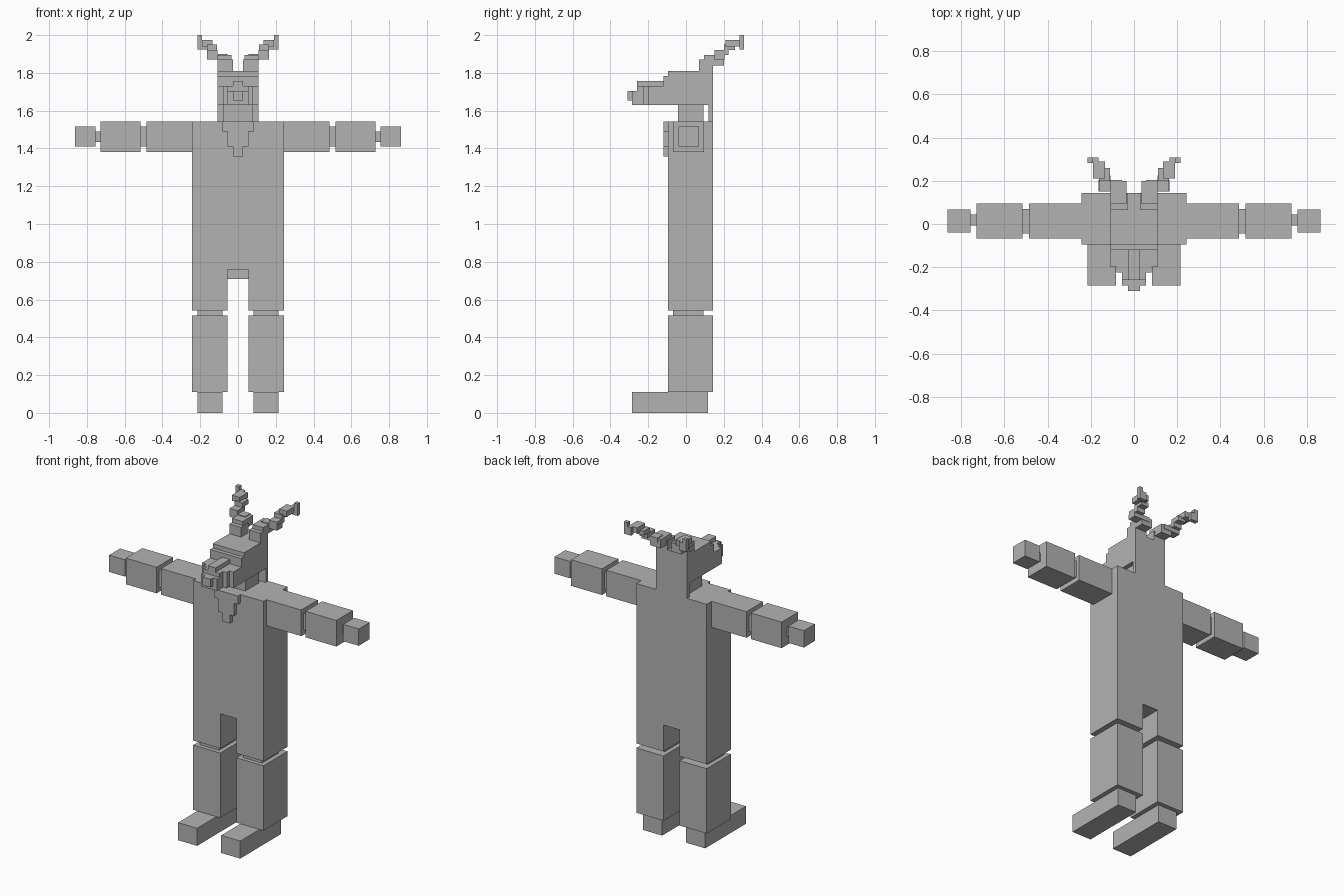
import bpy, bmesh

grey = bpy.data.materials.new("plain grey")
grey.diffuse_color = (0.45, 0.45, 0.45, 1)


def finish(name, bm):
    bmesh.ops.recalc_face_normals(bm, faces=bm.faces)
    mesh = bpy.data.meshes.new(name)
    bm.to_mesh(mesh)
    bm.free()
    mesh.materials.append(grey)
    obj = bpy.data.objects.new(name, mesh)
    bpy.context.collection.objects.link(obj)
    return obj


def box(name, x, y, z):
    bm = bmesh.new()
    bmesh.ops.create_cube(bm, size=1)
    for v in bm.verts:
        for i, (a, b) in enumerate((x, y, z)):
            v.co[i] = a if v.co[i] < 0 else b
    return finish(name, bm)


def pair(name, x, y, z):
    box(name + "_right", x, y, z)
    box(name + "_left", (-x[1], -x[0]), y, z)


def prism(name, outline, axis, lo, hi):
    """Extrude a 2D outline along x (axis 0) or y (axis 1)."""
    bm = bmesh.new()
    pts = [(lo, a, b) if axis == 0 else (a, lo, b) for a, b in outline]
    face = bm.faces.new([bm.verts.new(p) for p in pts])
    new = bmesh.ops.extrude_face_region(bm, geom=[face])["geom"]
    for v in new:
        if isinstance(v, bmesh.types.BMVert):
            v.co[axis] = hi
    return finish(name, bm)


# Torso with thighs, split by a slot that is taller at the front
half = [(0.055, 0.76), (0.055, 0.543), (0.243, 0.543), (0.243, 1.543)]
prism("torso", half + [(-x, z) for x, z in reversed(half)], 1, -0.095, 0.143)
box("seat", (-0.055, 0.055), (0.02, 0.143), (0.708, 0.76))

# Legs
pair("knee", (0.083, 0.215), (-0.07, 0.092), (0.515, 0.543))
pair("shin", (0.055, 0.243), (-0.095, 0.143), (0.11, 0.515))
pair("foot", (0.083, 0.215), (-0.285, 0.117), (0, 0.11))

# Arms
pair("upper_arm", (0.243, 0.485), (-0.068, 0.095), (1.38, 1.543))
pair("elbow", (0.485, 0.515), (-0.045, 0.07), (1.41, 1.515))
pair("forearm", (0.515, 0.728), (-0.068, 0.095), (1.38, 1.543))
pair("wrist", (0.728, 0.755), (-0.008, 0.043), (1.435, 1.49))
pair("hand", (0.755, 0.863), (-0.04, 0.068), (1.41, 1.515))

# Neck, and head with the mane hanging down behind it
box("neck", (-0.08, 0.08), (-0.042, 0.093), (1.543, 1.63))
prism("head", [(-0.2, 1.63), (0.12, 1.63), (0.12, 1.543), (0.143, 1.543),
               (0.143, 1.81), (-0.095, 1.81), (-0.095, 1.783), (-0.12, 1.783),
               (-0.12, 1.73), (-0.2, 1.73)], 0, -0.108, 0.108)

# Stepped snout
box("muzzle", (-0.08, 0.08), (-0.225, -0.2), (1.63, 1.73))
prism("snout", [(-0.285, 1.63), (-0.225, 1.63), (-0.225, 1.73),
                (-0.26, 1.73), (-0.26, 1.705), (-0.285, 1.705)], 0, -0.055, 0.055)
box("snout_ridge", (-0.027, 0.027), (-0.26, -0.12), (1.73, 1.757))
box("nose", (-0.027, 0.027), (-0.31, -0.285), (1.655, 1.705))

# Stepped chest tuft
tuft = [(0.083, 1.543), (0.083, 1.49), (0.055, 1.49), (0.055, 1.41),
        (0.027, 1.41), (0.027, 1.357)]
prism("chest_tuft", tuft + [(-x, z) for x, z in reversed(tuft)], 1, -0.12, -0.095)

# Antlers climbing outward and back in steps
steps = [((0.027, 0.108), (0.068, 0.143), (1.81, 1.87)),
         ((0.035, 0.108), (0.095, 0.2), (1.84, 1.895)),
         ((0.055, 0.165), (0.15, 0.203), (1.87, 1.9)),
         ((0.108, 0.163), (0.15, 0.225), (1.895, 1.922)),
         ((0.11, 0.163), (0.2, 0.26), (1.922, 1.95)),
         ((0.135, 0.19), (0.21, 0.29), (1.94, 1.975)),
         ((0.19, 0.215), (0.282, 0.307), (1.925, 2.0)),
         ((0.165, 0.19), (0.282, 0.307), (1.925, 1.975))]
for i, s in enumerate(steps):
    pair(f"antler_step_{i + 1}", *s)
